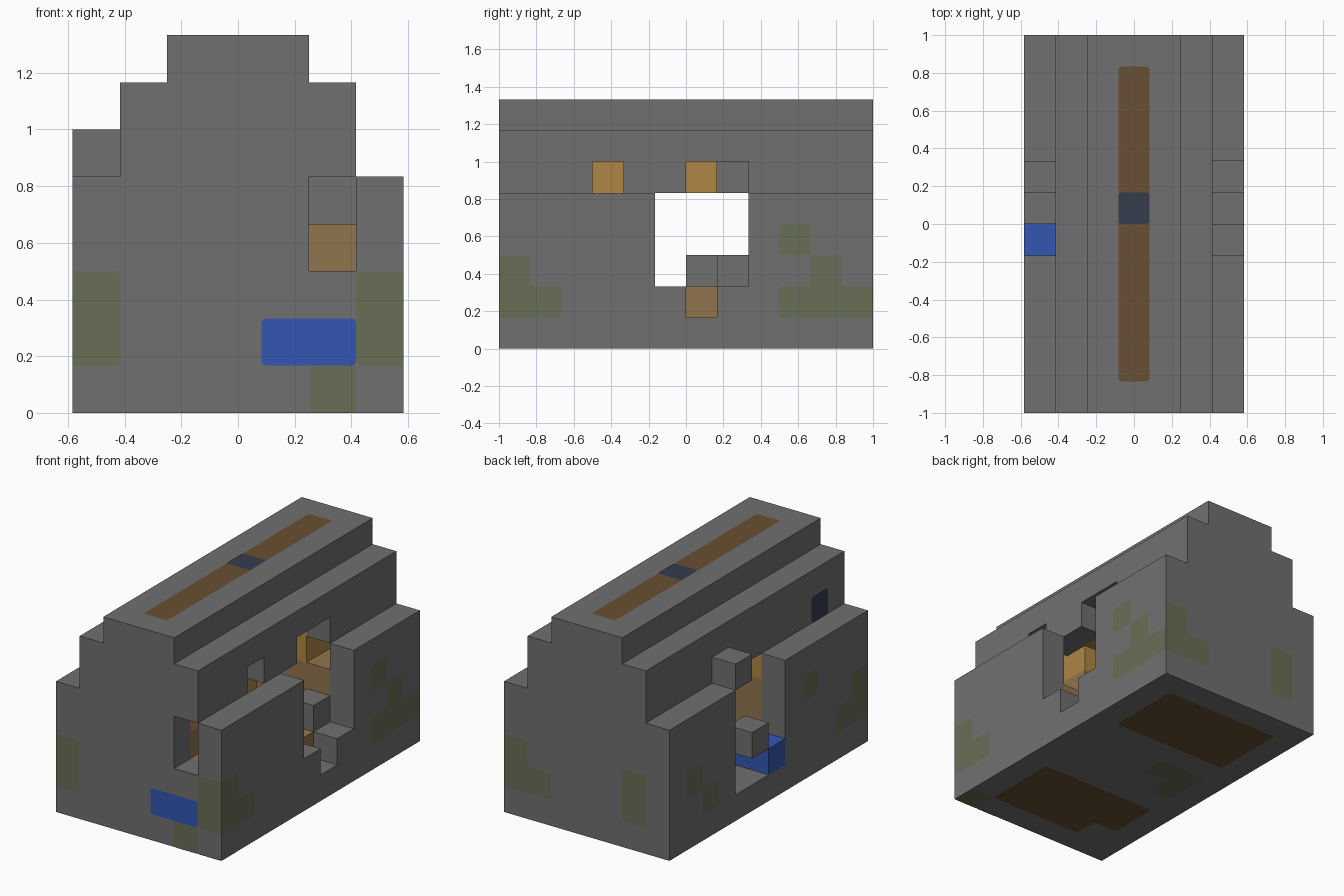
import bpy, bmesh
from itertools import product
from mathutils import Vector

cube = bpy.data.objects.get("Cube")
if cube:
    bpy.data.objects.remove(cube)

UNIT = 1 / 6
SIZE = (7, 12, 8)
X, Y, Z = 0, 1, 2


def material(name, rgb):
    m = bpy.data.materials.new(name)
    m.use_nodes = True
    m.diffuse_color = (*rgb, 1)
    m.node_tree.nodes["Principled BSDF"].inputs["Base Color"].default_value = (*rgb, 1)
    return m


grey = material("stone grey", (.163, .163, .163))
tan = material("dull tan", (.283, .178, .076))
orange = material("warm orange", (.434, .238, .058))
green = material("moss green", (.136, .156, .091))
blue = material("bright blue", (.034, .093, .445))
brown = material("dark brown", (.141, .08, .032))
navy = material("navy", (.037, .045, .076))


def block(i, j, k):
    """Set of grid cells; each argument is an index or a (first, last) pair."""
    spans = [range(s[0], s[1] + 1) if isinstance(s, tuple) else (s,) for s in (i, j, k)]
    return set(product(*spans))


def neighbour(cell, axis, sign):
    n = list(cell)
    n[axis] += sign
    return tuple(n)


def add_side(bm, cell, axis, sign, lift=0):
    """One outward quad on the given side of a cell."""
    u, v = (axis + 1) % 3, (axis + 2) % 3
    verts = []
    for du, dv in ((0, 0), (1, 0), (1, 1), (0, 1)):
        p = Vector(cell)
        p[axis] += sign > 0
        p[u] += du
        p[v] += dv
        p -= Vector((SIZE[X] / 2, SIZE[Y] / 2, 0))
        p *= UNIT
        p[axis] += sign * lift
        verts.append(bm.verts.new(p))
    return bm.faces.new(verts if sign > 0 else verts[::-1])


def finish(bm, name, mats):
    bmesh.ops.remove_doubles(bm, verts=bm.verts, dist=.0001)
    bmesh.ops.dissolve_limit(bm, angle_limit=.01, verts=bm.verts, edges=bm.edges,
                             delimit={'MATERIAL'})
    mesh = bpy.data.meshes.new(name)
    for m in mats:
        mesh.materials.append(m)
    obj = bpy.data.objects.new(name, mesh)
    bpy.context.collection.objects.link(obj)
    return obj


def build(name, cells, mats, rule=lambda c: 0):
    bm = bmesh.new()
    for c in sorted(cells):
        for axis, sign in product((X, Y, Z), (-1, 1)):
            if neighbour(c, axis, sign) not in cells:
                add_side(bm, c, axis, sign).material_index = rule(c)
    finish(bm, name, mats).data
    bm.to_mesh(bpy.data.meshes[name])
    bm.free()


def paint(name, mat, axis, sign, *parts, lift=.002):
    """Thin rounded patch on one side of a group of cells."""
    bm = bmesh.new()
    for c in sorted(set().union(*parts)):
        add_side(bm, c, axis, sign, lift)
    obj = finish(bm, name, [mat])
    bmesh.ops.bevel(bm, geom=bm.verts[:], offset=.016, segments=2, affect='VERTICES',
                    profile=.5)
    bm.to_mesh(obj.data)
    bm.free()


# Stepped solid: wide base, narrower shoulders, ridge on top
length = (0, 11)
solid = block((0, 6), length, (0, 4)) | block((1, 5), length, (5, 6)) | block((2, 4), length, 7)

# Broken openings: passage across, side notches, upper windows, front window
holes = (block((0, 6), 5, (2, 4)) | block((0, 6), (6, 7), (3, 4)) | block((0, 6), (6, 7), 2)
         | block(6, 6, 1) | block((0, 1), (5, 6), 1) | block(0, 7, 1)
         | block(5, 3, 5) | block(5, 6, 5) | block((1, 5), 7, 5)
         | block(5, (0, 4), (3, 4)) | block(5, (8, 10), 4))


def body_colour(c):
    core = all(neighbour(c, a, s) in solid for a, s in product((X, Y, Z), (-1, 1)))
    return (2 if c[Z] > 3 else 1) if core else 0


build("body", solid - holes, [grey, tan, orange], body_colour)

# Loose blocks and the blue beam inside the passage
build("inner_block", block(5, 7, 2), [grey])
build("hanging_block", block(0, 6, 2), [grey])
build("upper_block", block(0, 7, 5), [grey])
build("blue_beam", block((0, 1), 5, 1), [blue])

# Ridge stripe, dark marks and front panel
paint("ridge_stripe", brown, Z, 1, block(3, (1, 10), 7))
paint("ridge_mark", navy, Z, 1, block(3, 6, 7), lift=.004)
paint("side_mark", navy, X, -1, block(1, 1, 5))
paint("front_panel", blue, Y, -1, block((4, 5), 0, 1))

# Moss on the front and back
paint("moss_front_right", green, Y, -1, block(0, 0, (1, 2)))
paint("moss_front_left", green, Y, -1, block(6, 0, (1, 2)))
paint("moss_front_low", green, Y, -1, block(5, 0, 0))
paint("moss_back_left", green, Y, 1, block(6, 11, (1, 2)), block(5, 11, 1))
paint("moss_back_right", green, Y, 1, block(1, 11, (1, 2)))

# Moss on both long sides
for name, i, sign in (("left", 6, 1), ("right", 0, -1)):
    paint("moss_corner_" + name, green, X, sign, block(i, 0, (1, 2)), block(i, 1, 1))
paint("moss_left_rear", green, X, 1, block(6, (9, 11), 1), block(6, 10, 2))
paint("moss_left_spot", green, X, 1, block(6, 9, 3))
paint("moss_right_rear", green, X, -1, block(0, 10, 2))
paint("moss_right_low", green, X, -1, block(0, 9, 1))
paint("moss_right_spot", green, X, -1, block(0, 3, 3))

# Underside panels
paint("base_panel_rear", brown, Z, -1, block((1, 5), (8, 10), 0), lift=.001)
paint("base_panel_front", brown, Z, -1, block((1, 5), (1, 3), 0) - block(1, 1, 0), lift=.001)
paint("moss_base", green, Z, -1, block((1, 2), 6, 0), block(1, 5, 0), lift=.001)
paint("moss_base_corner", green, Z, -1, block(6, 0, 0), lift=.001)
